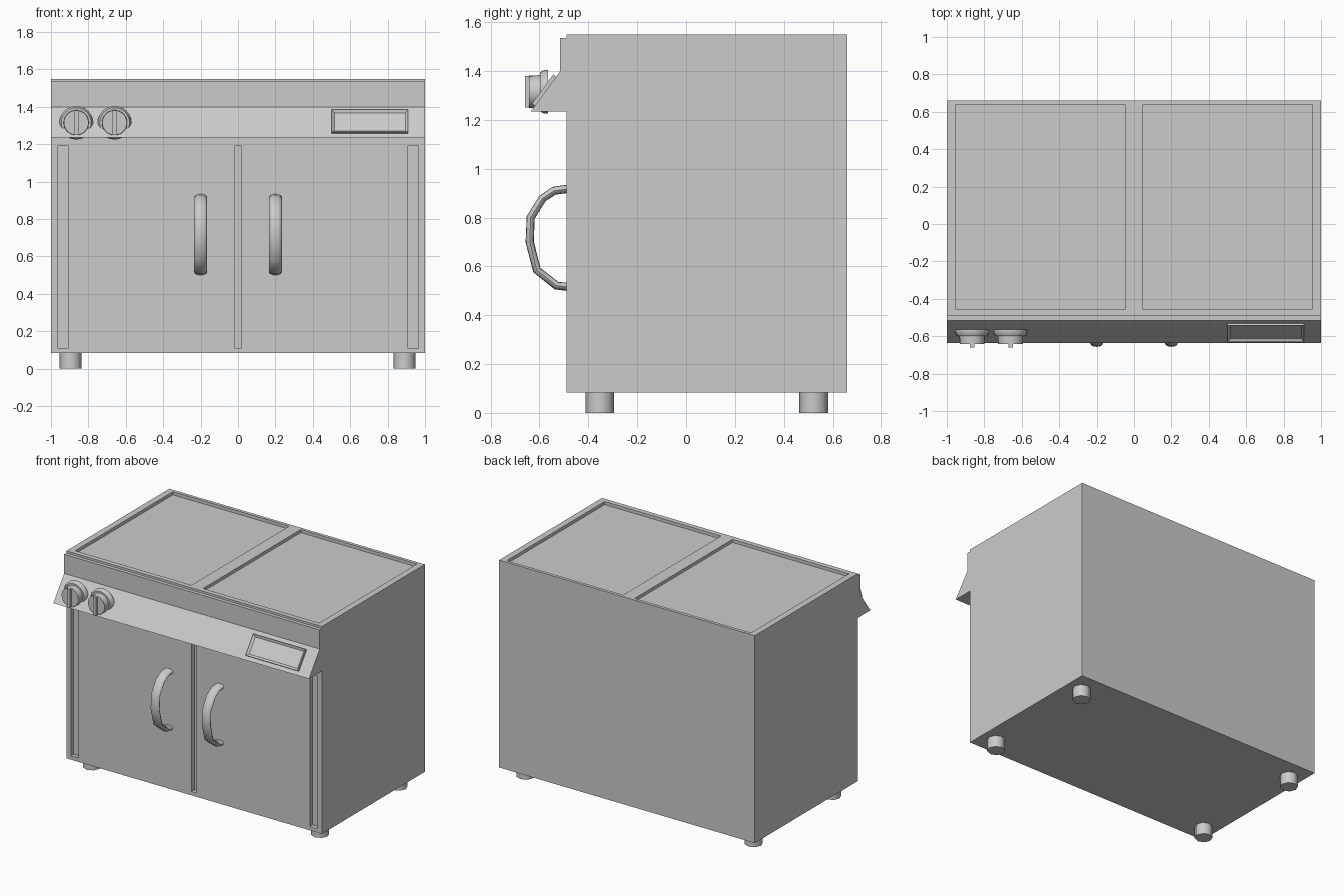
import bpy, bmesh, math
from mathutils import Vector, Matrix

if "Cube" in bpy.data.objects:
    bpy.data.objects.remove(bpy.data.objects["Cube"])


def add_mesh(name, bm, smooth=None):
    bmesh.ops.recalc_face_normals(bm, faces=bm.faces)
    me = bpy.data.meshes.new(name)
    bm.to_mesh(me)
    bm.free()
    ob = bpy.data.objects.new(name, me)
    bpy.context.collection.objects.link(ob)
    bpy.ops.object.select_all(action='DESELECT')
    ob.select_set(True)
    bpy.context.view_layer.objects.active = ob
    if smooth:
        bpy.ops.object.shade_smooth_by_angle(angle=math.radians(smooth))
    return ob


def box(name, lo, hi):
    bm = bmesh.new()
    bmesh.ops.create_cube(bm, size=1)
    for v in bm.verts:
        v.co = [l + (c + 0.5) * (h - l) for c, l, h in zip(v.co, lo, hi)]
    return add_mesh(name, bm)


def loft(name, rings, smooth=None):
    """Skin closed rings of points and cap both ends."""
    bm = bmesh.new()
    vr = [[bm.verts.new(p) for p in r] for r in rings]
    n = len(vr[0])
    for a, b in zip(vr, vr[1:]):
        for i in range(n):
            bm.faces.new((a[i], a[(i + 1) % n], b[(i + 1) % n], b[i]))
    bm.faces.new(vr[0])
    bm.faces.new(vr[-1])
    return add_mesh(name, bm, smooth)


# Cabinet body with recessed top plates and front grooves
body = box("cabinet_body", (-1, -0.49, 0.083), (1, 0.66, 1.55))
cuts = [((-0.955, -0.455, 1.528), (-0.045, 0.637, 1.6)),
        ((0.045, -0.455, 1.528), (0.955, 0.637, 1.6)),
        ((-0.965, -0.6, 0.11), (-0.905, -0.46, 1.19)),
        ((-0.02, -0.6, 0.11), (0.018, -0.46, 1.19)),
        ((0.905, -0.6, 0.11), (0.965, -0.46, 1.19))]
for lo, hi in cuts:
    cutter = box("recess_cutter", lo, hi)
    cutter.hide_render = True
    mod = body.modifiers.new("recess", 'BOOLEAN')
    mod.operation = 'DIFFERENCE'
    mod.solver = 'EXACT'
    mod.object = cutter
    bpy.context.view_layer.objects.active = body
    bpy.ops.object.modifier_apply(modifier=mod.name)
    bpy.data.objects.remove(cutter)

# Sloped control panel
profile = [(-0.488, 1.535), (-0.515, 1.535), (-0.515, 1.40),
           (-0.635, 1.235), (-0.488, 1.235)]
loft("control_panel", [[(x, y, z) for y, z in profile] for x in (-1, 1)])

# Display: raised frame with a sunken screen, tilted with the panel
bm = bmesh.new()
bmesh.ops.create_cube(bm, size=1)
bmesh.ops.scale(bm, vec=(0.41, 0.148, 0.03), verts=bm.verts)
bm.normal_update()
front = max(bm.faces, key=lambda f: f.normal.z)
bmesh.ops.inset_region(bm, faces=[front], thickness=0.022)
bmesh.ops.translate(bm, vec=(0, 0, -0.012), verts=front.verts)
tilt = math.atan2(0.165, 0.12)
bm.transform(Matrix.Translation((0.705, -0.575, 1.3175)) @ Matrix.Rotation(tilt, 4, 'X'))
add_mesh("display", bm)

# Control knobs: turned profile (radius, y) plus grip bar
knob = [(0.09, -0.565), (0.09, -0.58), (0.08, -0.598), (0.068, -0.598), (0.066, -0.642)]
for x in (-0.865, -0.66):
    ring = [(math.cos(t), math.sin(t)) for t in (i * math.tau / 24 for i in range(24))]
    loft("control_knob", [[(x + r * c, y, 1.315 + r * s) for c, s in ring]
                          for r, y in knob], 30)
    box("knob_grip", (x - 0.012, -0.66, 1.25), (x + 0.012, -0.63, 1.38))

# Bowed door handles with a flattened oval section
path = [Vector((0, y, z)) for y, z in
        [(-0.48, 0.918), (-0.54, 0.91), (-0.588, 0.878), (-0.636, 0.80),
         (-0.64, 0.70), (-0.611, 0.585), (-0.53, 0.521), (-0.48, 0.516)]]
for x in (-0.2, 0.2):
    rings = []
    for i, p in enumerate(path):
        d = (path[min(i + 1, len(path) - 1)] - path[max(i - 1, 0)]).normalized()
        side = Vector((0, -d.z, d.y))
        rings.append([p + Vector((x + 0.034 * math.cos(t), 0, 0)) + side * 0.017 * math.sin(t)
                      for t in (k * math.tau / 12 for k in range(12))])
    loft("door_handle", rings, 40)

# Feet
for x in (-0.895, 0.89):
    for y in (-0.353, 0.522):
        oct_ring = [(0.059 * math.cos(k * math.tau / 8), 0.059 * math.sin(k * math.tau / 8))
                    for k in range(8)]
        loft("foot", [[(x + a, y + b, z) for a, b in oct_ring] for z in (0, 0.09)], 50)
